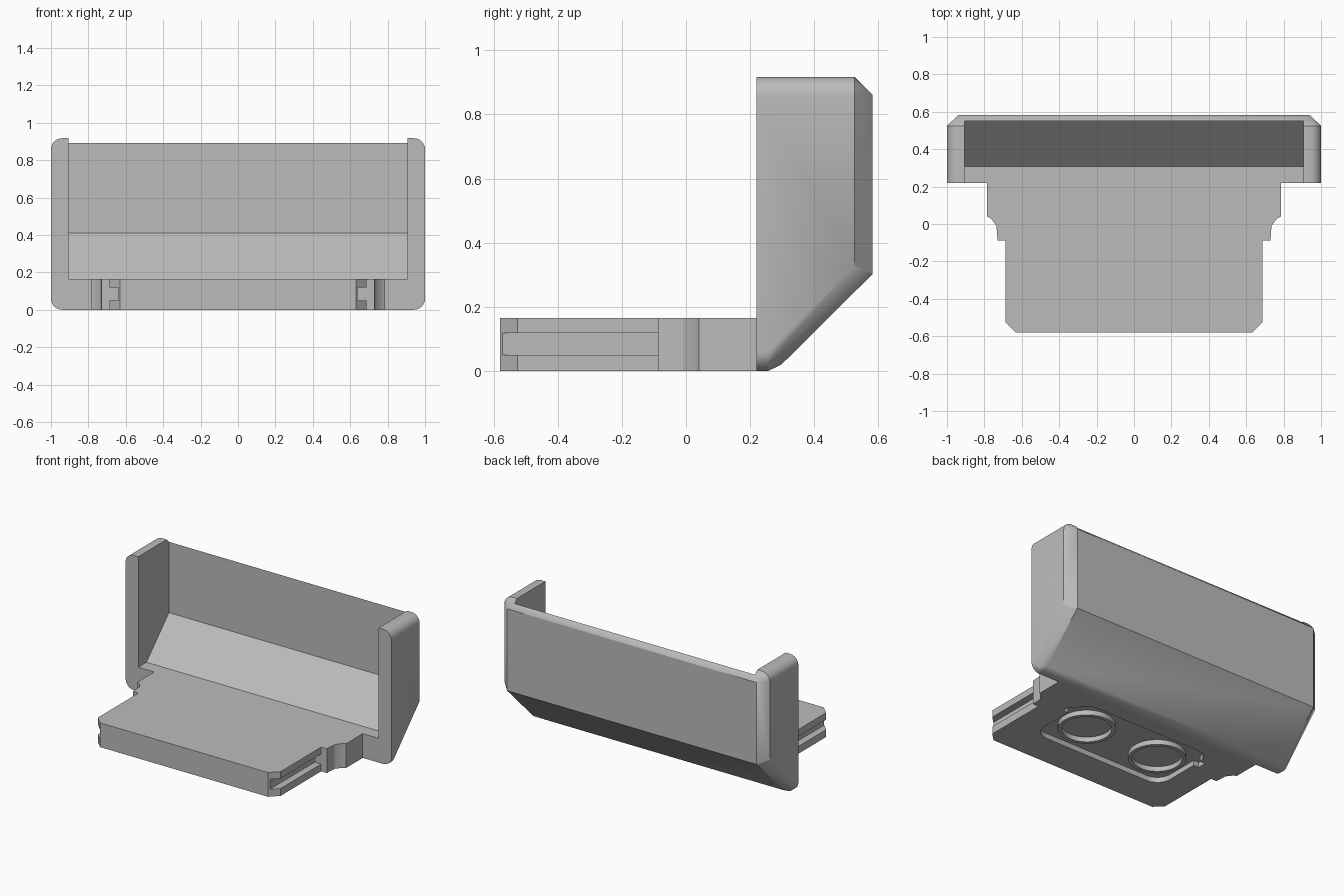
import bpy, bmesh
from math import cos, sin, pi
from mathutils import Vector

cube = bpy.data.objects.get("Cube")
if cube:
    bpy.data.objects.remove(cube)

grey = bpy.data.materials.new("light grey plastic")
grey.use_nodes = True
grey.diffuse_color = (0.5, 0.5, 0.5, 1)
grey.node_tree.nodes["Principled BSDF"].inputs["Base Color"].default_value = (0.5, 0.5, 0.5, 1)


def finish(bm, name):
    bmesh.ops.recalc_face_normals(bm, faces=bm.faces)
    mesh = bpy.data.meshes.new(name)
    bm.to_mesh(mesh)
    bm.free()
    mesh.materials.append(grey)
    obj = bpy.data.objects.new(name, mesh)
    bpy.context.collection.objects.link(obj)
    return obj


def prism(name, outline, low, high, axis="z"):
    """Extrude a flat outline along z (points are x, y) or x (points are y, z)."""
    place = (lambda p, h: (p[0], p[1], h)) if axis == "z" else (lambda p, h: (h, p[0], p[1]))
    bm = bmesh.new()
    face = bm.faces.new([bm.verts.new(place(p, low)) for p in outline])
    moved = bmesh.ops.extrude_face_region(bm, geom=[face])["geom"]
    shift = Vector(place((0, 0), high - low))
    bmesh.ops.translate(bm, vec=shift, verts=[v for v in moved if isinstance(v, bmesh.types.BMVert)])
    return finish(bm, name)


def rect(x0, x1, y0, y1):
    return [(x0, y0), (x1, y0), (x1, y1), (x0, y1)]


def arc(cx, cy, r, start, end, steps):
    return [(cx + r * cos(start + (end - start) * i / steps),
             cy + r * sin(start + (end - start) * i / steps)) for i in range(steps + 1)]


def circle(cx, cy, r, steps=48):
    return arc(cx, cy, r, 0, 2 * pi, steps)[:-1]


def rounded_rect(x0, x1, y0, y1, r):
    corners = [(x1 - r, y1 - r), (x0 + r, y1 - r), (x0 + r, y0 + r), (x1 - r, y0 + r)]
    return [p for i, (cx, cy) in enumerate(corners)
            for p in arc(cx, cy, r, i * pi / 2, (i + 1) * pi / 2, 8)]


def boolean(obj, cutter, operation="DIFFERENCE"):
    mod = obj.modifiers.new("cut", "BOOLEAN")
    mod.operation, mod.object, mod.solver = operation, cutter, "EXACT"
    bpy.context.view_layer.objects.active = obj
    bpy.ops.object.modifier_apply(modifier=mod.name)
    bpy.data.objects.remove(cutter)


# Bin: convex shell with rounded front outline and chamfered back edges
FRONT, TOP, R = 0.22, 0.917, 0.06
points = [(x, FRONT, z) for x, z in rounded_rect(-1, 1, 0, TOP, R)]
for s in (-1, 1):
    points += [(s * x, 0.525, z) for x, z in arc(1 - R, TOP - R, R, 0, pi / 2, 8)]
    points += [(s * x, 0.255, z) for x, z in arc(1 - R, R, R, -pi / 2, 0, 8)]
    points += [(s, 0.525, 0.328)]
    points += [(s * (1 - R), y, z) for y, z in [(0.297, 0.02), (0.582, 0.303), (0.582, 0.86)]]
bm = bmesh.new()
for p in points:
    bm.verts.new(p)
bmesh.ops.remove_doubles(bm, verts=bm.verts, dist=0.0005)
bmesh.ops.convex_hull(bm, input=bm.verts)
bmesh.ops.dissolve_limit(bm, angle_limit=0.01, verts=bm.verts, edges=bm.edges)
bin_shell = finish(bm, "bin_shell")

# Open cavity with a sloped floor
cavity = [(0.1, 0.165), (0.308, 0.165), (0.55, 0.41), (0.55, 1.1), (0.1, 1.1)]
boolean(bin_shell, prism("cavity", cavity, -0.905, 0.905, "x"))

# Sliding plate: stepped outline mirrored left to right
half = [(0.785, FRONT), (0.785, 0.04), (0.765, 0.03), (0.735, -0.01), (0.73, -0.088),
        (0.688, -0.088), (0.688, -0.525), (0.632, -0.58)]
outline = half + [(-x, y) for x, y in reversed(half)]
plate = prism("sliding_plate", outline, 0, 0.165)

# Rail grooves along both sides of the plate
for s in (-1, 1):
    x0, x1 = sorted((s * 0.64, s * 0.72))
    boolean(plate, prism("groove", rect(x0, x1, -0.7, -0.088), 0.05, 0.118))

# Shallow recess under the plate, with small side notches
CY, DEPTH = -0.115, 0.035
boolean(plate, prism("recess", rounded_rect(-0.5, 0.5, CY - 0.24, CY + 0.24, 0.1), -0.1, DEPTH))
for s in (-1, 1):
    x0, x1 = sorted((s * 0.45, s * 0.54))
    boolean(plate, prism("notch", rect(x0, x1, -0.03, 0.03), -0.1, DEPTH))

# Round raised collars inside the recess
for s, side in ((1, "left"), (-1, "right")):
    collar = prism(side + "_collar", circle(s * 0.28, CY, 0.177), 0.002, DEPTH + 0.005)
    boolean(collar, prism("bore", circle(s * 0.28, CY, 0.153), -0.1, 0.1))

# Smooth the rounded corners, keep the flat faces crisp
for obj in bpy.context.scene.objects:
    obj.select_set(obj.type == "MESH")
bpy.context.view_layer.objects.active = bin_shell
bpy.ops.object.shade_smooth_by_angle(angle=0.5)
